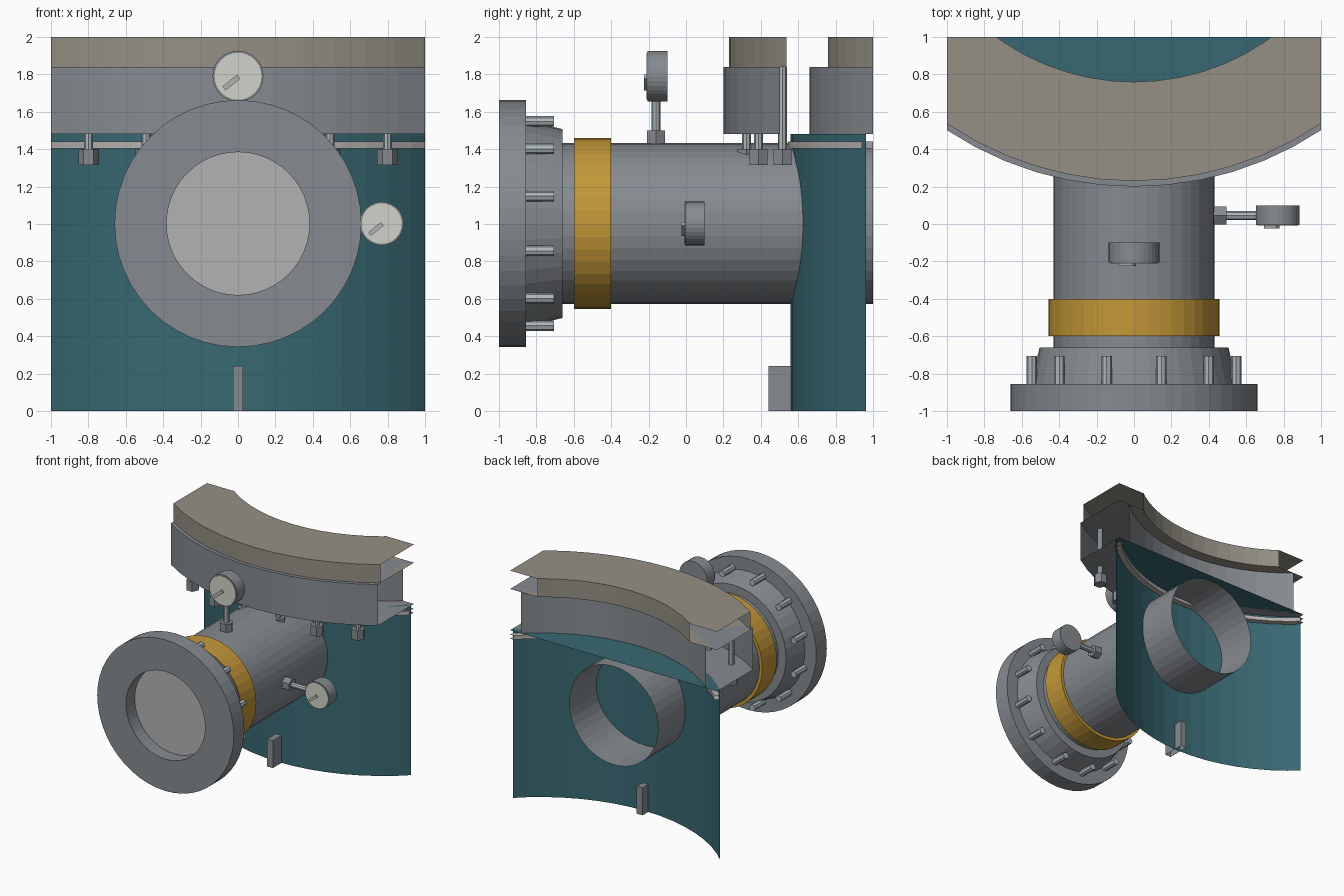
import bpy, bmesh
from math import sin, cos, pi, radians
from mathutils import Matrix, Vector

if "Cube" in bpy.data.objects:
    bpy.data.objects.remove(bpy.data.objects["Cube"])


def material(name, rgb):
    m = bpy.data.materials.new(name)
    m.diffuse_color = (*rgb, 1)
    m.use_nodes = True
    m.node_tree.nodes["Principled BSDF"].inputs["Base Color"].default_value = m.diffuse_color
    return m


TEAL = material("teal_paint", (0.04, 0.14, 0.17))
BEIGE = material("beige_liner", (0.30, 0.28, 0.24))
GOLD = material("gold_band", (0.55, 0.31, 0.04))
STEEL = material("bright_steel", (0.42, 0.47, 0.50))
PALE = material("pale_face", (0.65, 0.65, 0.60))
SEAL = material("seal_grey", (0.48, 0.44, 0.44))
DISC = material("light_grey", (0.45, 0.45, 0.45))
GREY = material("mid_grey", (0.24, 0.26, 0.28))

AXES = {
    "z": Matrix.Identity(4),
    "y": Matrix.Rotation(-pi / 2, 4, "X"),
    "x": Matrix.Rotation(pi / 2, 4, "Y"),
}


def finish(name, bm, mat, clip=False):
    if clip:  # the model is an open cut-out of a bigger vessel
        for n in ((1, 0, 0), (-1, 0, 0), (0, 1, 0)):
            bmesh.ops.bisect_plane(bm, geom=bm.verts[:] + bm.edges[:] + bm.faces[:],
                                   plane_co=n, plane_no=n, clear_outer=True)
    me = bpy.data.meshes.new(name)
    bm.to_mesh(me)
    bm.free()
    me.materials.append(mat)
    ob = bpy.data.objects.new(name, me)
    bpy.context.collection.objects.link(ob)
    return ob


def lathe(name, profile, center, axis="z", segs=40, mat=GREY, loop=False, clip=False, phase=0):
    """Revolve (radius, height) points; radius 0 ends become flat n-gon caps."""
    bm = bmesh.new()
    rings = []
    pts = [p for p in profile if p[0] > 0]
    for r, h in pts:
        rings.append([bm.verts.new((r * cos(phase + 2 * pi * i / segs),
                                    r * sin(phase + 2 * pi * i / segs), h)) for i in range(segs)])
    pairs = list(zip(rings, rings[1:]))
    if loop:
        pairs.append((rings[-1], rings[0]))
    for a, b in pairs:
        for i in range(segs):
            j = (i + 1) % segs
            bm.faces.new((a[i], a[j], b[j], b[i]))
    if profile[0][0] == 0:
        bm.faces.new(rings[0][::-1])
    if profile[-1][0] == 0:
        bm.faces.new(rings[-1])
    bmesh.ops.recalc_face_normals(bm, faces=bm.faces[:])
    bm.transform(Matrix.Translation(center) @ AXES[axis])
    return finish(name, bm, mat, clip)


def rod(name, r, h0, h1, center, axis="z", segs=8, mat=GREY):
    return lathe(name, [(0, h0), (r, h0), (r, h1), (0, h1)], center, axis, segs, mat)


def ring(name, r0, r1, h0, h1, center, axis="z", segs=40, mat=GREY, clip=False):
    return lathe(name, [(r0, h0), (r1, h0), (r1, h1), (r0, h1)], center, axis, segs, mat, True, clip)


def box(name, lo, hi, mat=GREY, turn=0, open_bottom=False):
    bm = bmesh.new()
    bmesh.ops.create_cube(bm, size=1)
    if open_bottom:
        bmesh.ops.delete(bm, geom=[f for f in bm.faces if f.normal.z < -0.5], context="FACES")
    lo, hi = Vector(lo), Vector(hi)
    bm.transform(Matrix.Translation((lo + hi) / 2) @ Matrix.Rotation(turn, 4, "Y")
                 @ Matrix.Diagonal((*(hi - lo), 1)))
    return finish(name, bm, mat)


# Vessel wall with top cap, seal strip and the two upper rings
VC = (0, 2.01, 0)
lathe("vessel_wall", [(1.45, 0), (1.45, 1.48), (0, 1.48)], VC, segs=64, mat=TEAL, clip=True)
ring("seal_strip", 1.40, 1.465, 1.405, 1.44, VC, segs=64, mat=SEAL, clip=True)
ring("upper_ring", 1.35, 1.81, 1.48, 1.84, VC, segs=64, clip=True)
ring("top_liner_ring", 1.25, 1.78, 1.84, 2.0, VC, segs=64, mat=BEIGE, clip=True)

# Hanging studs and nuts under the upper ring (32 around the full circle)
for k in range(-3, 3):
    a = radians(11.25 * (k + 0.5))
    c = (1.695 * sin(a), 2.01 - 1.695 * cos(a), 0)
    rod("ring_stud", 0.024, 1.40, 1.84, c, mat=STEEL)
    rod("ring_nut", 0.055, 1.315, 1.40, c, segs=6)

# Horizontal nozzle pipe, gold band, hub and flange
PC = (0, 0, 1.0025)
lathe("nozzle_pipe", [(0.43, -0.66), (0.43, 1.0)], PC, "y")
ring("gold_band", 0.43, 0.457, -0.60, -0.40, PC, "y", mat=GOLD)
lathe("flange_hub", [(0.43, -0.66), (0.505, -0.66), (0.55, -0.855)], PC, "y")
ring("flange", 0.382, 0.66, -1.0, -0.855, PC, "y", segs=48)
lathe("bore_disc", [(0, -0.88), (0.382, -0.88)], PC, "y", segs=48, mat=DISC)

# Flange bolts
for k in range(12):
    a = radians(15 + 30 * k)
    rod("flange_bolt", 0.028, -0.86, -0.705,
        (0.565 * cos(a), 0, PC[2] + 0.565 * sin(a)), "y", mat=STEEL)


# Pressure gauges: hex fitting, stem, round case, pale face and needle
def gauge(name, base, axis, start, dial, r, y0, y1):
    rod(name + "_fitting", 0.055, start, start + 0.075, base, axis, 6)
    end = (dial[2] if axis == "z" else dial[0]) - r + 0.01
    rod(name + "_stem", 0.024, start + 0.075, end, base, axis, 8, STEEL)
    rod(name + "_case", r, y0, y1, dial, "y", 32)
    rod(name + "_face", r * 0.92, y0 - 0.004, y0, dial, "y", 32, PALE)
    s = r / 0.136
    cx, cz = dial[0] - 0.036 * s, dial[2] - 0.034 * s
    box(name + "_needle", (cx - 0.05 * s, y0 - 0.018, cz - 0.014 * s),
        (cx + 0.05 * s, y0 - 0.003, cz + 0.014 * s), DISC, radians(-39))


gauge("top_gauge", (0, -0.16, 0), "z", 1.425, (0, 0, 1.79), 0.136, -0.206, -0.10)
gauge("side_gauge", (0, 0.045, 1.0025), "x", 0.42, (0.768, 0, 1.0025), 0.117, -0.005, 0.10)

# Support lug through the lower wall, cut open at the bottom
box("support_lug", (-0.028, 0.44, 0), (0.028, 0.64, 0.24), open_bottom=True)
